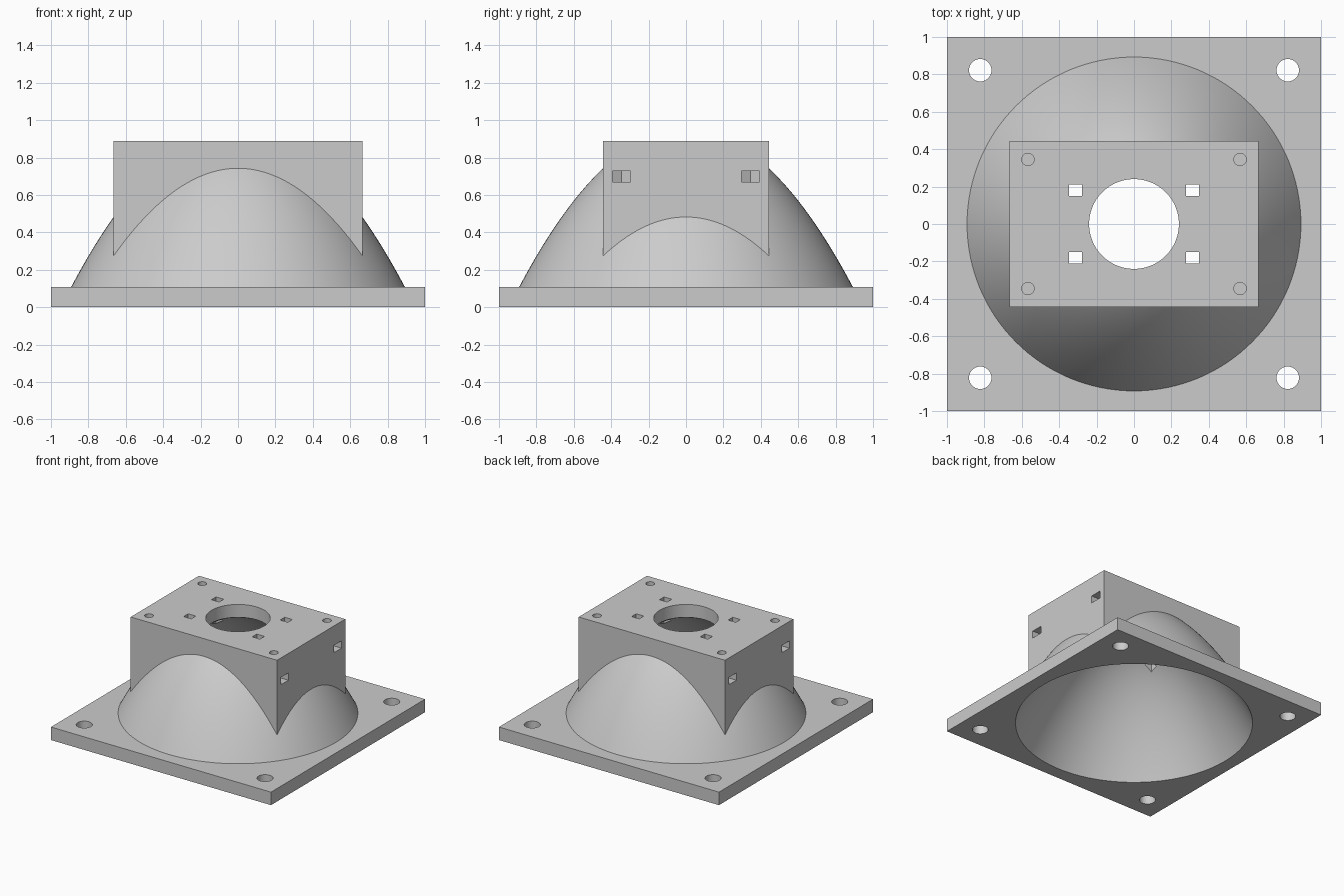
import bpy, bmesh, math

if "Cube" in bpy.data.objects:
    bpy.data.objects.remove(bpy.data.objects["Cube"])

PLATE, TOP = 0.107, 0.888      # plate thickness, housing top
APEX, CURVE = 0.95, 1.058      # parabola z = APEX - CURVE * r^2
HX, HY = 0.665, 0.443          # housing half sizes
BORE = 0.24

grey = bpy.data.materials.new("light_grey")
grey.use_nodes = True
COLOUR = (0.6, 0.6, 0.6, 1)
grey.diffuse_color = COLOUR
grey.node_tree.nodes["Principled BSDF"].inputs["Base Color"].default_value = COLOUR


def finish(name, bm):
    bmesh.ops.recalc_face_normals(bm, faces=bm.faces)
    mesh = bpy.data.meshes.new(name)
    bm.to_mesh(mesh)
    bm.free()
    mesh.materials.append(grey)
    obj = bpy.data.objects.new(name, mesh)
    bpy.context.collection.objects.link(obj)
    return obj


def prism(name, outline, z0, z1):
    """Extrude a flat outline from z0 up to z1."""
    bm = bmesh.new()
    face = bm.faces.new([bm.verts.new((x, y, z0)) for x, y in outline])
    out = bmesh.ops.extrude_face_region(bm, geom=[face])["geom"]
    for v in out:
        if isinstance(v, bmesh.types.BMVert):
            v.co.z = z1
    return finish(name, bm)


def rect(cx, cy, hx, hy):
    return [(cx - hx, cy - hy), (cx + hx, cy - hy), (cx + hx, cy + hy), (cx - hx, cy + hy)]


def circle(cx, cy, r, n):
    return [(cx + r * math.cos(2 * math.pi * i / n), cy + r * math.sin(2 * math.pi * i / n))
            for i in range(n)]


def revolve(name, profile, n=128):
    """Closed solid from stacked rings of (radius, z)."""
    bm = bmesh.new()
    rings = [[bm.verts.new((x, y, z)) for x, y in circle(0, 0, r, n)] for r, z in profile]
    for low, high in zip(rings, rings[1:]):
        for i in range(n):
            j = (i + 1) % n
            bm.faces.new((low[i], low[j], high[j], high[i]))
    bm.faces.new(rings[0][::-1])
    bm.faces.new(rings[-1])
    return finish(name, bm)


def parabola(apex, r_start, r_end, steps=28):
    radii = [r_start + (r_end - r_start) * i / steps for i in range(steps + 1)]
    return [(r, apex - CURVE * r * r) for r in radii]


def combine(target, tool, operation):
    mod = target.modifiers.new("bool", "BOOLEAN")
    mod.object, mod.operation, mod.solver = tool, operation, "EXACT"
    bpy.context.view_layer.objects.active = target
    bpy.ops.object.modifier_apply(modifier=mod.name)
    bpy.data.objects.remove(tool)


# Square plate, parabolic dome and box housing joined into one body
body = prism("mounting_body", rect(0, 0, 1, 1), 0, PLATE)
rim = math.sqrt((APEX - PLATE) / CURVE)
dome = revolve("dome", [(rim, PLATE / 2)] + parabola(APEX, rim, BORE + 0.03))
combine(body, dome, "UNION")
corner_z = APEX - CURVE * (HX ** 2 + HY ** 2)
combine(body, prism("housing", rect(0, 0, HX, HY), corner_z + 0.002, TOP), "UNION")

# Hollow underside, the same curve lowered by the plate thickness
combine(body, revolve("cavity", parabola(APEX - PLATE, 0.92, 0.03)), "DIFFERENCE")
combine(body, prism("bore", circle(0, 0, BORE, 96), 0.7, 1), "DIFFERENCE")

# Mirrored holes in all four quarters
for sx in (-1, 1):
    for sy in (-1, 1):
        cutters = [
            prism("corner_hole", circle(sx * 0.822, sy * 0.822, 0.06, 48), -0.1, 0.2),
            prism("square_slot", rect(sx * 0.312, sy * 0.181, 0.035, 0.03), 0.5, 1),
            prism("screw_hole", circle(sx * 0.567, sy * 0.345, 0.033, 32), 0.6, 1),
        ]
        # Nut pocket open to the side, with a pointed inner end
        nut = [(0.51, 0), (0.539, 0.049), (0.7, 0.049), (0.7, -0.049), (0.539, -0.049)]
        outline = [(sx * x, sy * 0.345 + y) for x, y in nut]
        cutters.append(prism("nut_pocket", outline, 0.668, 0.728))
        for cutter in cutters:
            combine(body, cutter, "DIFFERENCE")

# Smooth curves, sharp edges
bpy.ops.object.select_all(action="DESELECT")
body.select_set(True)
bpy.context.view_layer.objects.active = body
bpy.ops.object.shade_smooth_by_angle(angle=math.radians(25))
